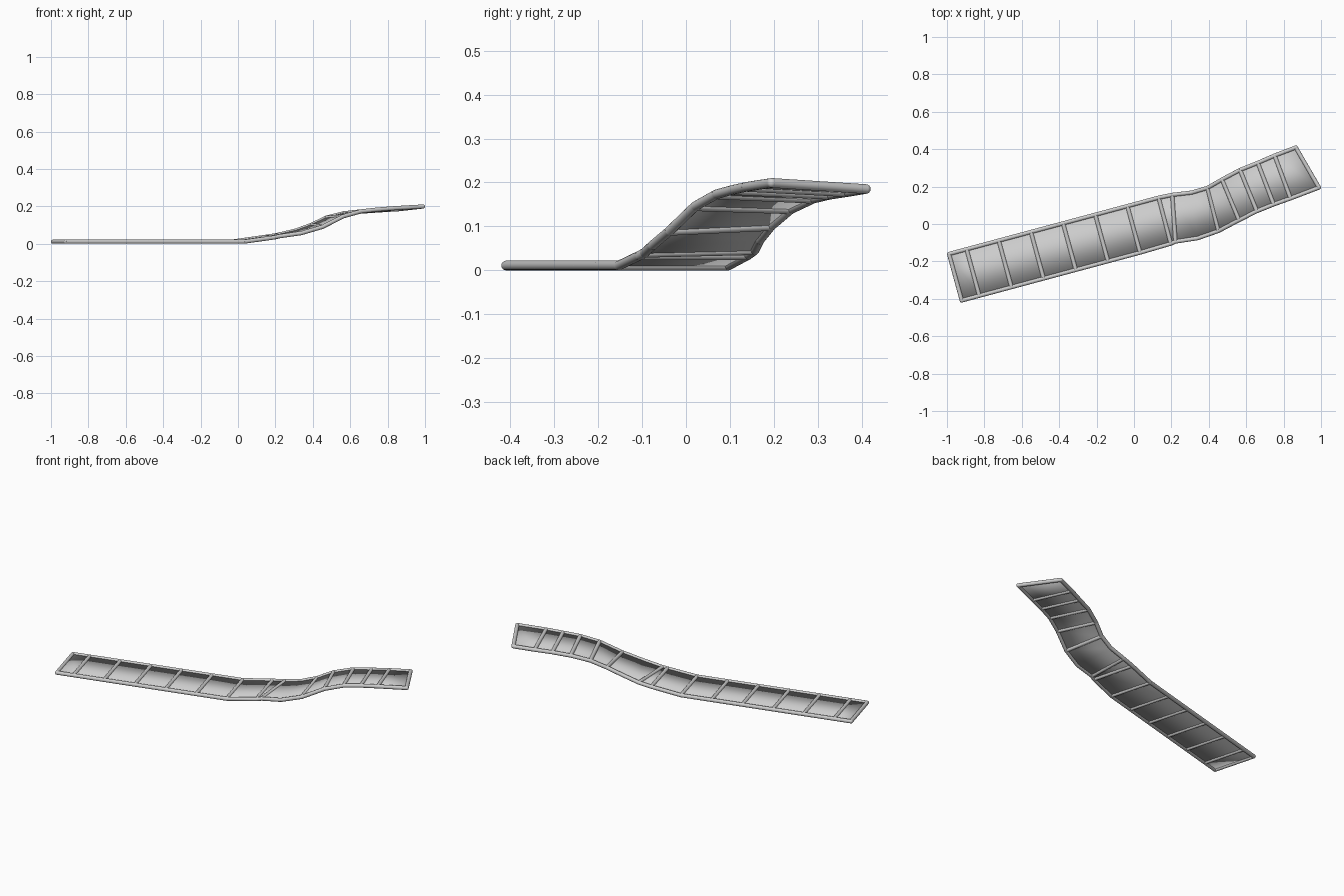
import bpy, bmesh
from mathutils import Vector

if "Cube" in bpy.data.objects:
    bpy.data.objects.remove(bpy.data.objects["Cube"])

R = 0.011  # tube radius

# cross stations: (left edge point, right edge point, has cross tube)
U0, L0 = Vector((-0.989, -0.16, R)), Vector((-0.921, -0.409, R))
U1, L1 = Vector((-0.035, 0.096, R)), Vector((0.033, -0.153, R))
stations = [(U0, L0, True)]
for k in range(6):
    t = 1 - (5 - k) * 0.172 / 0.954
    stations.append((U0.lerp(U1, t), L0.lerp(L1, t), True))
rise = [
    ((0.132, 0.141, 0.035), (0.197, -0.105, 0.034), True),
    ((0.205, 0.156, 0.046), (0.222, -0.094, 0.040), True),
    ((0.308, 0.168, 0.070), (0.340, -0.076, 0.057), False),
    ((0.393, 0.193, 0.101), (0.452, -0.037, 0.090), True),
    ((0.471, 0.238, 0.139), (0.562, 0.021, 0.146), True),
    ((0.567, 0.289, 0.163), (0.657, 0.069, 0.173), True),
    ((0.662, 0.327, 0.172), (0.747, 0.105, 0.183), True),
    ((0.752, 0.366, 0.178), (0.837, 0.137, 0.190), True),
    ((0.865, 0.409, 0.185), (0.989, 0.195, 0.199), True),
]
stations += [(Vector(a), Vector(b), c) for a, b, c in rise]


def finish(name, bm):
    me = bpy.data.meshes.new(name)
    bm.to_mesh(me)
    bm.free()
    ob = bpy.data.objects.new(name, me)
    bpy.context.collection.objects.link(ob)
    bpy.context.view_layer.objects.active = ob
    ob.select_set(True)
    bpy.ops.object.shade_smooth_by_angle(angle=0.6)
    ob.select_set(False)
    return ob


def tube(bm, a, b):
    d = b - a
    res = bmesh.ops.create_cone(bm, cap_ends=True, segments=16, radius1=R, radius2=R, depth=d.length)
    rot = Vector((0, 0, 1)).rotation_difference(d.normalized())
    for v in res["verts"]:
        v.co = rot @ v.co + (a + b) / 2


def ball(bm, p):
    res = bmesh.ops.create_uvsphere(bm, u_segments=16, v_segments=8, radius=R)
    for v in res["verts"]:
        v.co += p


# side rails with rounded joints
for name, side in (("left_rail", 0), ("right_rail", 1)):
    bm = bmesh.new()
    for s, n in zip(stations, stations[1:]):
        tube(bm, s[side], n[side])
    for s in stations:
        ball(bm, s[side])
    finish(name, bm)

# cross tubes between the panels
bm = bmesh.new()
for a, b, cross in stations:
    if cross:
        tube(bm, a, b)
finish("cross_tubes", bm)

# thin deck panels
bm = bmesh.new()
rows = [(bm.verts.new(a), bm.verts.new(b)) for a, b, _ in stations]
for (a, b), (c, d) in zip(rows, rows[1:]):
    bm.faces.new((a, b, d, c))
deck = finish("deck_panels", bm)
mod = deck.modifiers.new("thickness", "SOLIDIFY")
mod.thickness = 0.006
mod.offset = 0
